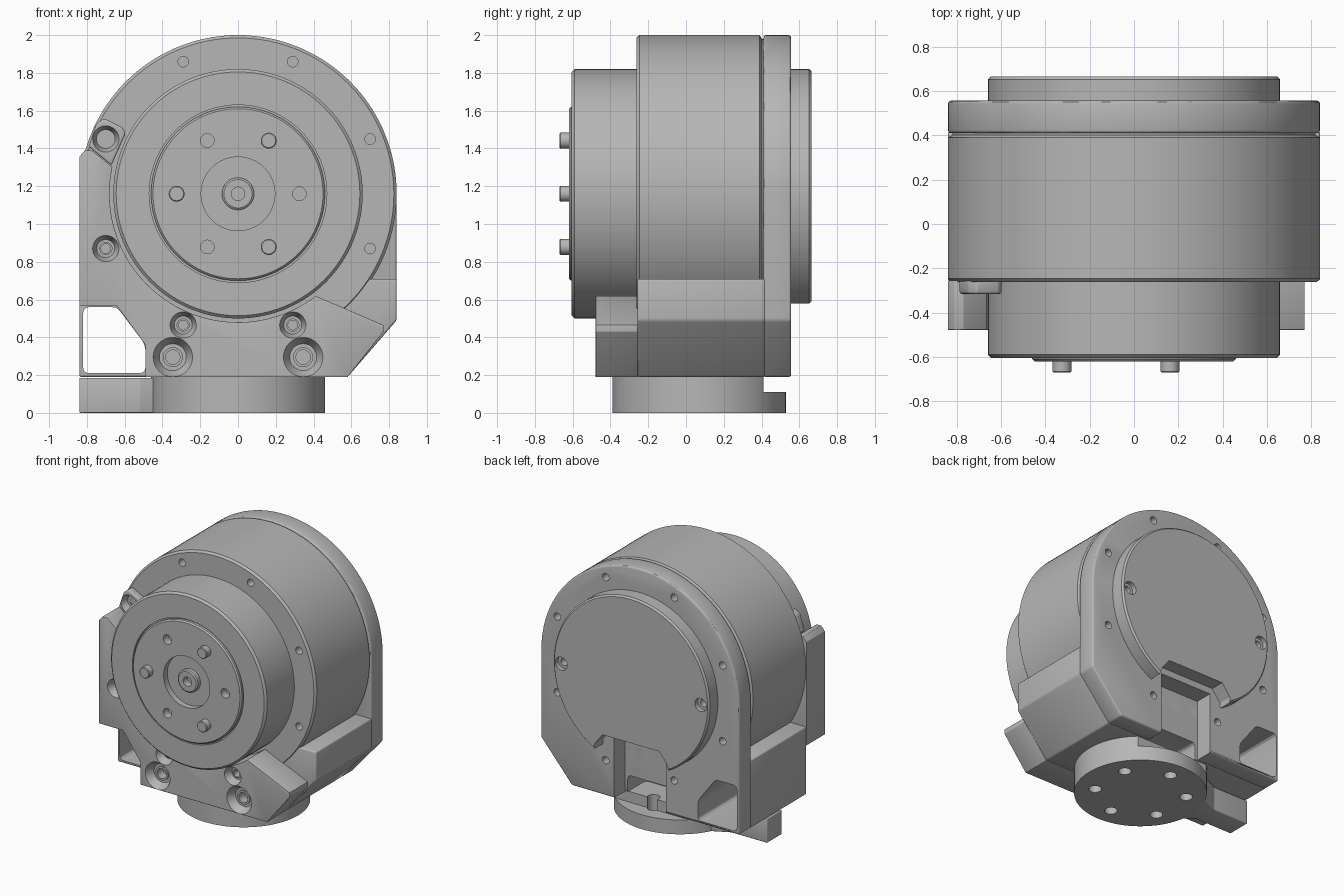
import bpy, bmesh, math
from mathutils import Vector

if "Cube" in bpy.data.objects:
    bpy.data.objects.remove(bpy.data.objects["Cube"])

CZ = 1.16  # height of the main axis
metal = bpy.data.materials.new("mid_grey")
metal.diffuse_color = (0.47, 0.47, 0.47, 1)
metal.use_nodes = True
metal.node_tree.nodes["Principled BSDF"].inputs["Base Color"].default_value = metal.diffuse_color


def finish(name, bm, bevel=0.0):
    bmesh.ops.recalc_face_normals(bm, faces=bm.faces[:])
    me = bpy.data.meshes.new(name)
    bm.to_mesh(me)
    bm.free()
    me.materials.append(metal)
    ob = bpy.data.objects.new(name, me)
    bpy.context.collection.objects.link(ob)
    if bevel:
        m = ob.modifiers.new("bevel", 'BEVEL')
        m.width, m.segments, m.limit_method = bevel, 3, 'ANGLE'
        m.angle_limit = math.radians(25)
        apply(ob, m)
    return ob


def apply(ob, m):
    bpy.context.view_layer.objects.active = ob
    bpy.ops.object.modifier_apply(modifier=m.name)


def prism(name, pts, a, b, axis='y', bevel=0.0):
    """Extrude an outline: (x, z) along y, or (x, y) along z."""
    place = (lambda p, t: (p[0], t, p[1])) if axis == 'y' else (lambda p, t: (p[0], p[1], t))
    bm = bmesh.new()
    lo = [bm.verts.new(place(p, a)) for p in pts]
    hi = [bm.verts.new(place(p, b)) for p in pts]
    n = len(pts)
    bm.faces.new(lo)
    bm.faces.new(hi[::-1])
    for i in range(n):
        bm.faces.new((lo[i], lo[(i + 1) % n], hi[(i + 1) % n], hi[i]))
    return finish(name, bm, bevel)


def lathe(name, prof, x=0.0, z=CZ, seg=96):
    """Turn a (radius, y) profile about an axis along y."""
    bm = bmesh.new()
    vs = [bm.verts.new((r, y, 0)) for r, y in prof]
    es = [bm.edges.new(e) for e in zip(vs, vs[1:])]
    bmesh.ops.spin(bm, geom=vs + es, cent=(0, 0, 0), axis=(0, 1, 0),
                   angle=2 * math.pi, steps=seg, use_duplicate=False)
    bmesh.ops.remove_doubles(bm, verts=bm.verts[:], dist=1e-5)
    bmesh.ops.translate(bm, verts=bm.verts[:], vec=Vector((x, 0, z)))
    return finish(name, bm)


def arc(r, a0, a1, n, cx=0.0, cy=CZ):
    return [(cx + r * math.cos(math.radians(a0 + (a1 - a0) * i / n)),
             cy + r * math.sin(math.radians(a0 + (a1 - a0) * i / n))) for i in range(n + 1)]


def circle(r, cx, cy, n=24):
    return arc(r, 0, 360, n, cx, cy)[:-1]


def box(x0, x1, z0, z1):
    return [(x0, z0), (x1, z0), (x1, z1), (x0, z1)]


def cut(ob, *cutters):
    for c in cutters:
        m = ob.modifiers.new("cut", 'BOOLEAN')
        m.operation, m.solver, m.object = 'DIFFERENCE', 'EXACT', c
        apply(ob, m)
        bpy.data.objects.remove(c)


def drill(x, z, r, y0, y1):
    return prism("cutter", circle(r, x, z), y0, y1)


def screw_hole(x, z, r, y):
    """Conical seat with a ledge and a narrow bore, opening towards -y."""
    return lathe("cutter", [(0, y - .05), (r, y - .05), (r, y), (r * .68, y + .06), (r * .5, y + .06),
                            (r * .5, y + .05), (r * .36, y + .05), (r * .36, y + .12), (0, y + .12)],
                 x, z, 32)


def tunnel():
    return prism("cutter", [(-.82, .21), (-.49, .21), (-.49, .36), (-.64, .56), (-.82, .56)],
                 -.5, .8, bevel=.03)


ring = [(.757 * math.cos(math.radians(a)), CZ + .757 * math.sin(math.radians(a)))
        for a in [22.5 + 45 * k for k in range(8)]]

# main housing with its ring of bolt holes
body = lathe("main_housing", [(0, -.262), (.825, -.262), (.84, -.247), (.84, .39), (.82, .402),
                              (.82, .42), (0, .42)], seg=128)
cut(body, *[drill(x, z, .028, -.4, -.2) for x, z in ring if x > -.5 and z > .6])

# output drum, faceplate recess, boss
drum = lathe("output_drum", [(0, -.2), (.66, -.2), (.66, -.59), (.645, -.605), (.47, -.605), (.47, -.59),
                             (.46, -.59), (.46, -.61), (.45, -.62), (.195, -.62), (.195, -.575), (.085, -.575),
                             (.085, -.605), (.075, -.612), (.035, -.612), (.035, -.56), (0, -.56)], seg=128)
# alternating drive pins and holes
for k in range(6):
    a = math.radians(60 * k)
    x, z = .325 * math.cos(a), CZ + .325 * math.sin(a)
    if k % 2:
        lathe("drive_pin", [(0, -.58), (.042, -.58), (.042, -.665), (.037, -.67), (0, -.67)], x, z, 32)
    else:
        cut(drum, drill(x, z, .036, -.7, -.56))

# lower mounting block with side tunnel and rear cavity
block = prism("mounting_block", [(-.84, .19), (.58, .19), (.84, .49), (.84, .71), (-.84, .71)],
              -.258, .42, bevel=.012)
cut(block, tunnel(), prism("cutter", box(-.2, .2, 0, .32), .2, .8, bevel=.03),
    drill(0, .43, .025, .36, .6))

# arched rear plate with slot
plate = prism("rear_plate", [(-.84, .19), (.58, .19), (.84, .49)] + arc(.84, 0, 180, 72),
              .41, .557, bevel=.014)
cut(plate, tunnel(), prism("cutter", box(-.22, .22, 0, .66), .3, .8),
    *[drill(x, z, .028, .48, .7) for x, z in ring])

# rear cap with bottom notch and two screw seats
cap = lathe("rear_cap", [(0, .5), (.66, .5), (.66, .652), (.648, .665), (0, .665)], seg=128)
cut(cap, prism("cutter", [(-.33, .4), (.33, .4), (.31, .62), (.24, .71), (-.24, .71), (-.31, .62)], .4, .8))
for s in (-1, 1):
    cut(cap, drill(s * .59, CZ, .05, .63, .8), drill(s * .59, CZ, .028, .58, .8))

# front bracket wrapping the drum
bracket = prism("front_bracket",
                [(.58, .19), (.77, .43), (.77, .465), (.41, .62)] + arc(.68, -53, -192, 56)
                + [(-.77, 1.388), (-.81, 1.39), (-.84, 1.355), (-.84, .565), (-.64, .565),
                   (-.49, .36), (-.49, .19)], -.478, -.255, bevel=.012)
cut(bracket, *[screw_hole(s * .345, .295, .105, -.479) for s in (-1, 1)],
    *[screw_hole(s * .29, .465, .07, -.479) for s in (-1, 1)],
    screw_hole(-.7, .87, .07, -.479))

# thin upper screw lug
lug = prism("upper_lug", [(-.79, 1.41), (-.67, 1.31), (-.595, 1.48), (-.61, 1.51), (-.71, 1.56), (-.75, 1.53)],
            -.315, -.255, bevel=.01)
cut(lug, screw_hole(-.7, 1.45, .07, -.316))

# round base flange, stepped at the back, with six bolt holes
flange = prism("base_flange", circle(.46, 0, .07, 96), 0, .192, 'z')
cut(flange, prism("cutter", box(-.6, .6, .11, .4), .41, .8))
cut(flange, *[prism("cutter", circle(.045, .32 * math.cos(math.radians(a)),
                                     .07 + .32 * math.sin(math.radians(a))), -.1, .4, 'z')
              for a in range(30, 390, 60)])

# side tab of the base
prism("base_tab", [(-.84, .04), (-.52, .04), (-.44, -.03), (-.4, -.03), (-.4, .28), (-.42, .28),
                   (-.54, .22), (-.84, .22)], 0, .185, 'z', bevel=.006)

# smooth curved faces, keep crisp edges
bpy.ops.object.select_all(action='SELECT')
bpy.ops.object.shade_smooth_by_angle(angle=math.radians(30))
